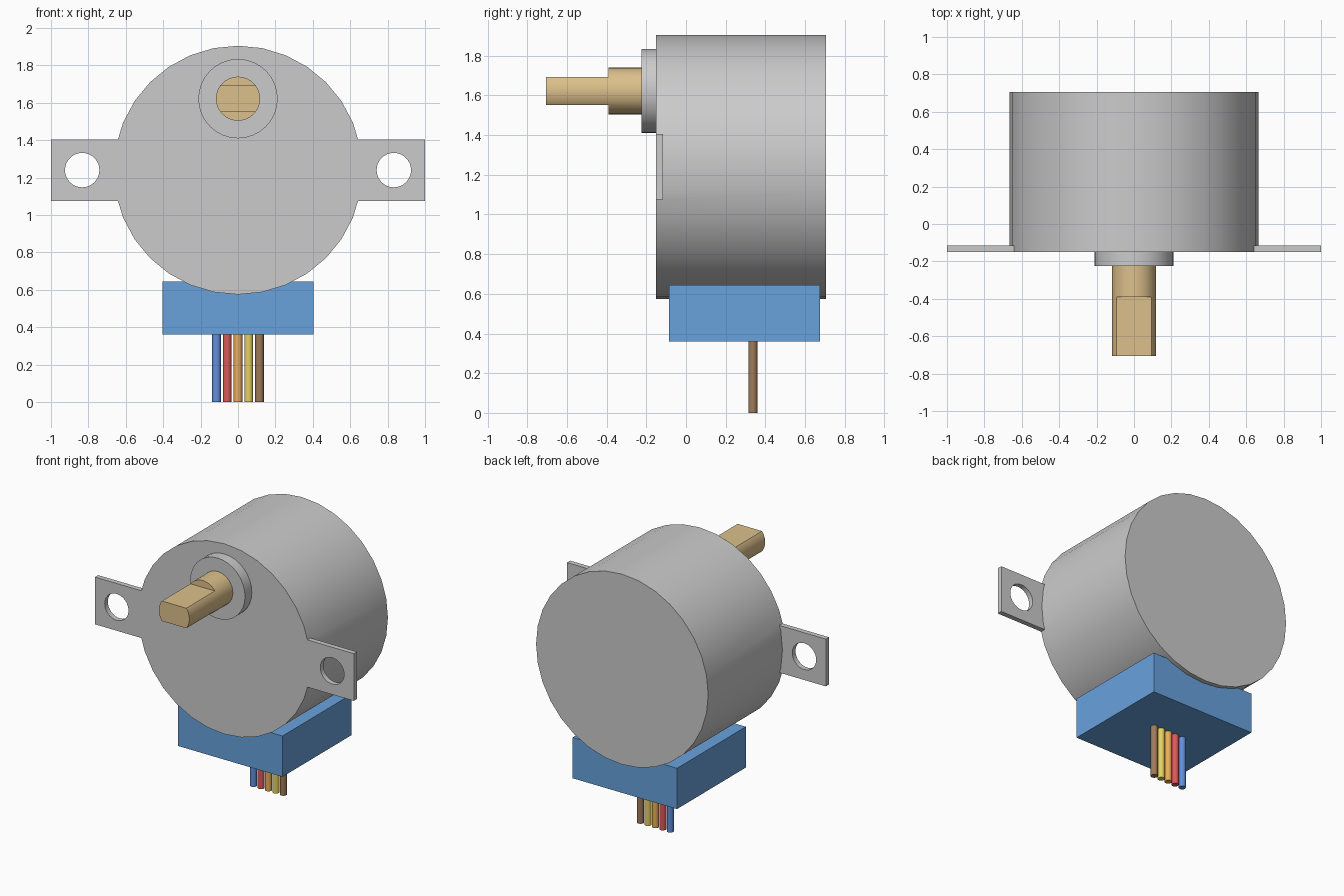
import bpy, math

if "Cube" in bpy.data.objects:
    bpy.data.objects.remove(bpy.data.objects["Cube"])


def paint(obj, name, color):
    mat = bpy.data.materials.get(name) or bpy.data.materials.new(name)
    mat.diffuse_color = (*color, 1)
    mat.use_nodes = True
    mat.node_tree.nodes["Principled BSDF"].inputs["Base Color"].default_value = mat.diffuse_color
    obj.data.materials.append(mat)


def box(name, x0, x1, y0, y1, z0, z1):
    bpy.ops.mesh.primitive_cube_add(size=1, location=((x0 + x1) / 2, (y0 + y1) / 2, (z0 + z1) / 2))
    obj = bpy.context.object
    obj.name = name
    obj.scale = (x1 - x0, y1 - y0, z1 - z0)
    bpy.ops.object.transform_apply(location=False, rotation=False, scale=True)
    return obj


def rod(name, radius, x, z, y0, y1, sides=32):
    # cylinder running along y
    bpy.ops.mesh.primitive_cylinder_add(vertices=sides, radius=radius, depth=y1 - y0,
                                        location=(x, (y0 + y1) / 2, z),
                                        rotation=(math.pi / 2, 0, 0))
    obj = bpy.context.object
    obj.name = name
    bpy.ops.object.transform_apply(location=False, rotation=True, scale=False)
    return obj


def boolean(target, tool, operation):
    mod = target.modifiers.new(operation.title(), 'BOOLEAN')
    mod.operation, mod.object, mod.solver = operation, tool, 'EXACT'
    select(target)
    bpy.ops.object.modifier_apply(modifier=mod.name)
    bpy.data.objects.remove(tool, do_unlink=True)


def select(obj):
    bpy.ops.object.select_all(action='DESELECT')
    obj.select_set(True)
    bpy.context.view_layer.objects.active = obj


def smooth(obj):
    select(obj)
    bpy.ops.object.shade_smooth_by_angle(angle=math.radians(30))


# Motor can with flush mounting ears
can = rod("motor_body", 0.665, 0, 1.24, -0.15, 0.705)
boolean(can, box("ear_plate", -1, 1, -0.15, -0.115, 1.075, 1.405), 'UNION')
for x in (-0.833, 0.833):
    boolean(can, rod("ear_hole", 0.092, x, 1.24, -0.3, 0.0), 'DIFFERENCE')
smooth(can)

# Raised boss around the shaft
smooth(rod("shaft_boss", 0.212, 0, 1.622, -0.225, -0.14))

# Brass shaft with two flats at its tip
shaft = rod("output_shaft", 0.118, 0, 1.622, -0.705, -0.215)
for z0, z1 in ((1.4, 1.552), (1.692, 1.85)):
    boolean(shaft, box("flat_cutter", -0.2, 0.2, -0.8, -0.39, z0, z1), 'DIFFERENCE')
paint(shaft, "brass", (0.72, 0.53, 0.26))
smooth(shaft)

# Wire housing below the can
housing = box("wire_housing", -0.403, 0.403, -0.085, 0.675, 0.36, 0.645)
paint(housing, "housing_blue", (0.14, 0.36, 0.72))

# Row of five coloured wires
wires = {"blue": (0.12, 0.28, 0.72), "red": (0.72, 0.1, 0.1), "orange": (0.85, 0.42, 0.1),
         "yellow": (0.8, 0.63, 0.12), "brown": (0.35, 0.2, 0.1)}
for i, (name, color) in enumerate(wires.items()):
    bpy.ops.mesh.primitive_cylinder_add(vertices=16, radius=0.023, depth=0.38,
                                        location=((i - 2) * 0.0575, 0.337, 0.19))
    wire = bpy.context.object
    wire.name = name + "_wire"
    paint(wire, "wire_" + name, color)
    smooth(wire)
